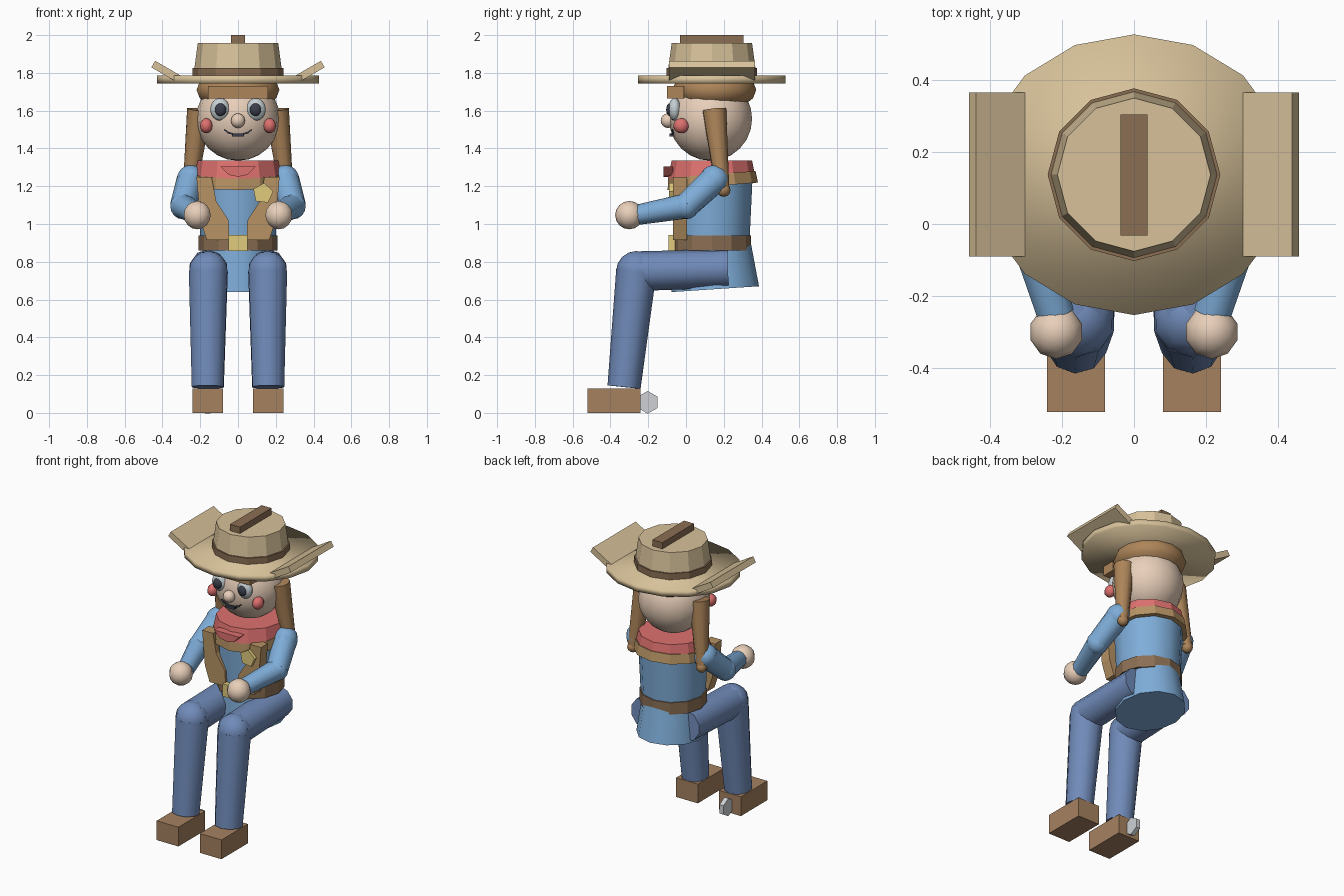
import bpy, bmesh, math
from mathutils import Vector, Matrix

if "Cube" in bpy.data.objects:
    bpy.data.objects.remove(bpy.data.objects["Cube"])


def mat(name, r, g, b):
    m = bpy.data.materials.new(name)
    m.diffuse_color = [(c / 255) ** 2.2 for c in (r, g, b)] + [1]
    m.use_nodes = True
    m.node_tree.nodes["Principled BSDF"].inputs["Base Color"].default_value = m.diffuse_color
    return m


STRAW = mat("straw", 214, 192, 152)
BROWN = mat("brown", 138, 110, 84)
HAIR = mat("hair", 172, 132, 90)
SKIN = mat("skin", 232, 206, 184)
BLUE = mat("shirt_blue", 126, 172, 216)
DENIM = mat("denim", 112, 138, 184)
RED = mat("red", 220, 112, 110)
TAN = mat("tan", 182, 146, 100)
BOOT = mat("boot", 164, 128, 96)
GOLD = mat("gold", 224, 202, 124)
WHITE = mat("eye_white", 196, 206, 210)
DARK = mat("dark", 62, 64, 76)
SILVER = mat("silver", 205, 208, 212)


def finish(name, bm, m, smooth=None):
    bmesh.ops.recalc_face_normals(bm, faces=bm.faces)
    me = bpy.data.meshes.new(name)
    bm.to_mesh(me)
    bm.free()
    me.materials.append(m)
    ob = bpy.data.objects.new(name, me)
    bpy.context.collection.objects.link(ob)
    if smooth:
        bpy.ops.object.select_all(action='DESELECT')
        ob.select_set(True)
        bpy.context.view_layer.objects.active = ob
        bpy.ops.object.shade_smooth_by_angle(angle=math.radians(smooth))
    return ob


def box(name, lo, hi, m, rot=None):
    lo, hi = Vector(lo), Vector(hi)
    bm = bmesh.new()
    M = Matrix.Translation((lo + hi) / 2)
    if rot:
        M = M @ Matrix.Rotation(rot, 4, 'Y')
    bmesh.ops.create_cube(bm, size=1, matrix=M @ Matrix.Diagonal((*(hi - lo), 1)))
    return finish(name, bm, m)


def ball(name, c, r, m, u=12, v=8):
    r = (r, r, r) if isinstance(r, (int, float)) else r
    bm = bmesh.new()
    bmesh.ops.create_uvsphere(bm, u_segments=u, v_segments=v, radius=1,
                              matrix=Matrix.Translation(c) @ Matrix.Diagonal((*r, 1)))
    return finish(name, bm, m, 60)


def tube(name, a, b, ra, rb, m, n=10, smooth=50, sx=1):
    """Capped frustum from point a to point b."""
    a, b = Vector(a), Vector(b)
    d = b - a
    bm = bmesh.new()
    M = Matrix.Translation((a + b) / 2)
    if d.xy.length > 1e-5:
        M = M @ d.to_track_quat('Z', 'Y').to_matrix().to_4x4()
    bmesh.ops.create_cone(bm, cap_ends=True, segments=n, radius1=ra, radius2=rb,
                          depth=d.length, matrix=M @ Matrix.Diagonal((sx, 1, 1, 1)))
    return finish(name, bm, m, smooth)


def plate(name, pts, y0, y1, m):
    """Outline in x, z extruded from y0 to y1."""
    bm = bmesh.new()
    f = bm.faces.new([bm.verts.new((x, y0, z)) for x, z in pts])
    ext = bmesh.ops.extrude_face_region(bm, geom=[f])
    bmesh.ops.translate(bm, vec=(0, y1 - y0, 0),
                        verts=[e for e in ext["geom"] if isinstance(e, bmesh.types.BMVert)])
    return finish(name, bm, m)


CY = 0.137

# hat
tube("hat_brim", (0, CY, 1.745), (0, CY, 1.785), 0.39, 0.39, STRAW, 16, 180, 1.1)
tube("hat_crown", (0, CY, 1.78), (0, CY, 1.957), 0.237, 0.213, STRAW, 12, None)
tube("hat_band", (0, CY, 1.785), (0, CY, 1.827), 0.24, 0.24, BROWN, 12, None)
box("hat_crease", (-0.037, -0.032, 1.95), (0.037, 0.305, 2.0), BROWN)

# head, hair and face
ball("head", (0, 0.13, 1.557), (0.222, 0.22, 0.222), SKIN, 16, 12)
ball("hair_cap", (0, 0.15, 1.71), (0.225, 0.222, 0.115), HAIR, 14, 8)
box("fringe", (-0.16, -0.1, 1.665), (0.16, -0.01, 1.73), HAIR)
ball("nose", (0, -0.095, 1.547), 0.039, SKIN, 10, 8)
box("teeth", (-0.032, -0.088, 1.462), (0.032, -0.05, 1.48), DARK)

# neckerchief, torso, hips
tube("neckerchief", (0, CY, 1.24), (0, CY, 1.335), 0.232, 0.213, RED, 12, None)
plate("neckerchief_knot", [(-0.095, 1.305), (0.095, 1.305), (0.05, 1.26), (0, 1.25), (-0.05, 1.26)],
      -0.12, -0.07, RED)
tube("vest_yoke", (0, CY + 0.005, 1.2), (0, CY, 1.262), 0.24, 0.232, TAN, 12, None)
tube("torso", (0, CY, 0.88), (0, CY, 1.26), 0.198, 0.216, BLUE, 12)
tube("hips", (0, 0.155, 0.655), (0, 0.14, 0.88), 0.232, 0.205, BLUE, 12, 50, 0.9)
tube("belt", (0, CY, 0.86), (0, CY, 0.94), 0.208, 0.208, BROWN, 12, None)
box("buckle", (-0.05, -0.092, 0.858), (0.05, -0.05, 0.942), GOLD)
plate("badge", [(0.132 + 0.056 * math.sin(0.12 + i * math.tau / 5),
                 1.162 + 0.056 * math.cos(0.12 + i * math.tau / 5)) for i in range(5)],
      -0.09, -0.06, GOLD)

# mirrored parts
for s, side in ((1, "left"), (-1, "right")):
    def P(x, y, z):
        return (s * x, y, z)

    box(side + "_brim_flap", (s * 0.377 - 0.083, -0.09, 1.785), (s * 0.377 + 0.083, 0.366, 1.825),
        STRAW, -s * math.radians(30))
    tube(side + "_pigtail", P(0.205, 0.15, 1.605), P(0.255, 0.193, 1.19), 0.065, 0.037, HAIR)
    ball(side + "_pigtail_tip", P(0.257, 0.2, 1.18), 0.036, HAIR, 8, 6)
    ball(side + "_eye", P(0.095, -0.06, 1.607), (0.052, 0.034, 0.06), WHITE)
    ball(side + "_pupil", P(0.093, -0.085, 1.605), (0.031, 0.02, 0.034), DARK)
    ball(side + "_cheek", P(0.168, -0.025, 1.52), (0.034, 0.042, 0.04), RED, 10, 8)
    plate(side + "_smile", [(s * 0.025, 1.472), (s * 0.055, 1.48), (s * 0.075, 1.498),
                            (s * 0.07, 1.502), (s * 0.05, 1.488), (s * 0.025, 1.48)],
          -0.078, -0.03, DARK)
    plate(side + "_vest_front", [(s * x, z) for x, z in
                                 ((0.22, 1.25), (0.14, 1.25), (0.115, 1.12), (0.05, 1.02),
                                  (0.045, 0.915), (0.165, 0.915), (0.2, 1.02))],
          -0.068, 0.005, TAN)
    # arm
    S, E, H = P(0.25, 0.15, 1.235), P(0.292, 0.0, 1.095), P(0.218, -0.25, 1.05)
    ball(side + "_shoulder", S, 0.078, BLUE, 10, 8)
    tube(side + "_upper_arm", S, E, 0.075, 0.068, BLUE)
    ball(side + "_elbow", E, 0.07, BLUE, 10, 8)
    tube(side + "_forearm", E, H, 0.067, 0.054, BLUE)
    ball(side + "_hand", P(0.216, -0.3, 1.047), 0.075, SKIN, 10, 8)
    # leg
    K = P(0.157, -0.263, 0.75)
    tube(side + "_thigh", P(0.155, 0.222, 0.765), K, 0.102, 0.105, DENIM)
    ball(side + "_knee", K, 0.107, DENIM, 10, 8)
    tube(side + "_shin", K, P(0.16, -0.328, 0.137), 0.107, 0.088, DENIM)
    box(side + "_boot", (s * 0.161 - 0.081, -0.522, 0), (s * 0.161 + 0.081, -0.24, 0.13), BOOT)

# single spur behind one boot
spur = tube("spur", (0, 0, -0.015), (0, 0, 0.015), 0.06, 0.06, SILVER, 6, None)
spur.rotation_euler = (math.radians(90), 0, math.radians(90))
spur.location = (-0.16, -0.203, 0.056)
